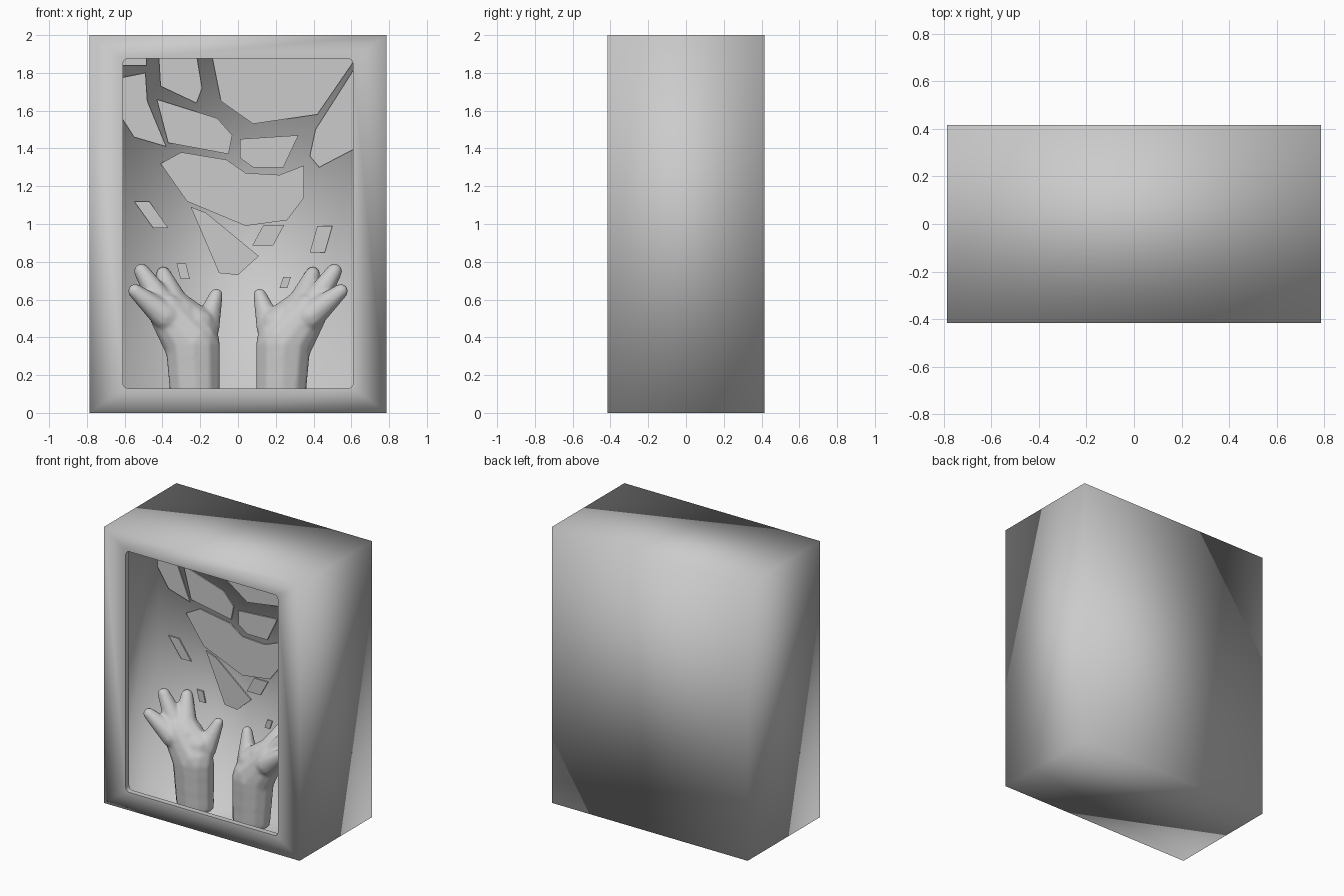
import bpy
import bmesh
from math import sin, cos, pi
from mathutils import Matrix, Vector

cube = bpy.data.objects.get("Cube")
if cube:
    bpy.data.objects.remove(cube, do_unlink=True)

# One plain grey for everything
GREY = (0.6, 0.6, 0.6, 1)
grey = bpy.data.materials.new("light grey")
grey.use_nodes = True
grey.diffuse_color = GREY
grey.node_tree.nodes["Principled BSDF"].inputs["Base Color"].default_value = GREY

HALF_WIDTH, HALF_DEPTH, HEIGHT = 0.785, 0.415, 2.0
SHARD_THICKNESS = 0.009


def finish(name, bm, smooth):
    """Turn a bmesh into a named, coloured object."""
    mesh = bpy.data.meshes.new(name)
    for face in bm.faces:
        face.smooth = smooth
    bm.to_mesh(mesh)
    bm.free()
    mesh.materials.append(grey)
    obj = bpy.data.objects.new(name, mesh)
    bpy.context.collection.objects.link(obj)
    return obj


def open_box(low, high):
    """Axis-aligned box between two corners, without its front face."""
    bm = bmesh.new()
    low, high = Vector(low), Vector(high)
    size = Matrix.Diagonal(high - low).to_4x4()
    place = Matrix.Translation((low + high) / 2) @ size
    bmesh.ops.create_cube(bm, size=1, matrix=place)
    bmesh.ops.recalc_face_normals(bm, faces=bm.faces)
    front = min(bm.faces, key=lambda f: f.calc_center_median().y)
    bmesh.ops.delete(bm, geom=[front], context="FACES_ONLY")
    return bm


# Outer case: softly shaded box whose front has a rounded window
def build_case():
    bm = open_box((-HALF_WIDTH, -HALF_DEPTH, 0), (HALF_WIDTH, HALF_DEPTH, HEIGHT))
    radius, steps = 0.03, 5
    half, bottom, top = 0.61, 0.13, 1.875
    lip = Vector((0, 0.04, 0))
    box_verts = list(bm.verts)
    corners, arcs = [], []
    for i, (sx, upper) in enumerate([(1, True), (-1, True), (-1, False), (1, False)]):
        cx = sx * (half - radius)
        cz = top - radius if upper else bottom + radius
        outer = Vector((sx * HALF_WIDTH, -HALF_DEPTH, HEIGHT if upper else 0))
        corners.append(min(box_verts, key=lambda v: (v.co - outer).length))
        arc = []
        for k in range(steps + 1):
            a = (i + k / steps) * pi / 2
            arc.append(bm.verts.new((cx + radius * cos(a), -HALF_DEPTH, cz + radius * sin(a))))
        arcs.append(arc)

    # Front border: a fan at each corner and a strip along each side
    for i in range(4):
        j = (i + 1) % 4
        for a, b in zip(arcs[i], arcs[i][1:]):
            bm.faces.new((corners[i], a, b))
        bm.faces.new((corners[i], arcs[i][-1], arcs[j][0], corners[j]))

    # Window lip with a crisp edge
    loop = [v for arc in arcs for v in arc]
    inner = [bm.verts.new(v.co + lip) for v in loop]
    for i, v in enumerate(loop):
        j = (i + 1) % len(loop)
        bm.faces.new((v, loop[j], inner[j], inner[i]))
        bm.edges.get((v, loop[j])).smooth = False
    bmesh.ops.recalc_face_normals(bm, faces=bm.faces)
    finish("case", bm, True)


# Inner chamber: open-fronted box facing inwards
def build_chamber():
    bm = open_box((-0.64, -0.41, 0.03), (0.64, 0, 1.97))
    bmesh.ops.reverse_faces(bm, faces=bm.faces)
    finish("inner_chamber", bm, True)


# Flat shard on the back wall, outline in hundredths (x, z)
def shard(name, *outline):
    bm = bmesh.new()
    points = [(x / 100, -SHARD_THICKNESS, z / 100) for x, z in outline]
    face = bm.faces.new([bm.verts.new(p) for p in points])
    grown = bmesh.ops.extrude_face_region(bm, geom=[face], use_keep_orig=True)["geom"]
    rear = [g for g in grown if isinstance(g, bmesh.types.BMVert)]
    bmesh.ops.translate(bm, verts=rear, vec=(0, SHARD_THICKNESS, 0))
    bmesh.ops.recalc_face_normals(bm, faces=bm.faces)
    finish(name, bm, False)


# Small leaning four-sided shard around a centre
def chip(name, x, z, width, height, lean):
    w, h = width / 2, height / 2
    shard(name, (x - lean - w, z - h), (x - lean + w, z - h),
          (x + lean + w, z + h), (x + lean - w, z + h))


# Limb of a hand: overlapping balls from one (x, y, z, radius) to another, in hundredths
def limb(bm, start, end):
    a, b = Vector(start) / 100, Vector(end) / 100
    count = int((b - a).length / 0.012)
    for k in range(count + 1):
        p = a.lerp(b, k / count)
        depth = 0.8 if p.w > 0.1 else 1
        place = Matrix.Translation(p.to_3d()) @ Matrix.Diagonal((1, depth, 1, 1))
        bmesh.ops.create_icosphere(bm, subdivisions=2, radius=p.w, matrix=place)


# Pair of cupped hands rising from the chamber floor
def build_hands():
    bm = bmesh.new()
    wrist = (-24, -17, 36, 15)
    limb(bm, (-22.5, -17, 4, 13.5), wrist)
    limb(bm, wrist, (-37, -17, 53, 10.5))
    palm = (-34, -12, 57, 8.5)
    limb(bm, (-23, -15, 45, 12), palm)
    limb(bm, (-38, -20, 51, 8), (-54.5, -24, 64.5, 4))
    limb(bm, (-38, -15, 55, 8), (-51, -12, 75, 4.3))
    limb(bm, palm, (-39.5, -2, 73.5, 4.1))
    limb(bm, (-17, -13, 45, 7.5), (-11.5, -6, 62.5, 3.6))
    # Trim the wrist at the chamber floor
    for v in bm.verts:
        v.co.z = max(v.co.z, 0.02)
    hands = finish("hands", bm, True)
    mirror = hands.modifiers.new("other_hand", "MIRROR")
    mirror.use_mirror_merge = False
    blend = hands.modifiers.new("blend", "REMESH")
    blend.mode = "VOXEL"
    blend.voxel_size = 0.011
    blend.use_smooth_shade = True
    soften = hands.modifiers.new("soften", "SMOOTH")
    soften.factor = 0.5
    soften.iterations = 6


build_case()
build_chamber()
build_hands()

# Large shards
shard("left_shard", (-64, 177), (-49, 180), (-48, 165), (-38, 141), (-55, 146), (-64, 160))
shard("top_shard", (-42, 190), (-22, 190), (-19, 172), (-22, 164), (-41, 173))
shard("top_right_shard", (-14, 190), (-9, 165), (8, 153), (42, 158), (64, 190))
shard("right_shard", (64, 186), (41, 150), (38, 136), (43, 130), (64, 141))
shard("slanted_shard", (-43, 166), (-11, 156), (-3, 147), (-5, 137), (-37, 143))
shard("centre_shard", (1, 145), (32, 147), (24, 130), (8, 130), (1, 135))
shard("large_shard", (-41, 132), (-30, 138), (-6, 134), (4, 127), (22, 126),
      (35, 131), (35, 114), (26, 102), (4, 99), (-27, 112))
shard("lower_shard", (-25, 109), (-17, 106), (11, 83), (0, 73), (-10, 74))

# Small chips
chip("top_left_chip", -56, 187, 15, 6, 0)
chip("inner_chip", 16, 94, 11, 11, 3)
chip("outer_left_chip", -46, 105, 8, 14, -5)
chip("outer_right_chip", 44, 92, 8, 14, 2)
chip("left_chip", -29, 75, 5, 8, -1)
chip("right_chip", 25, 69, 4, 6, 1)
